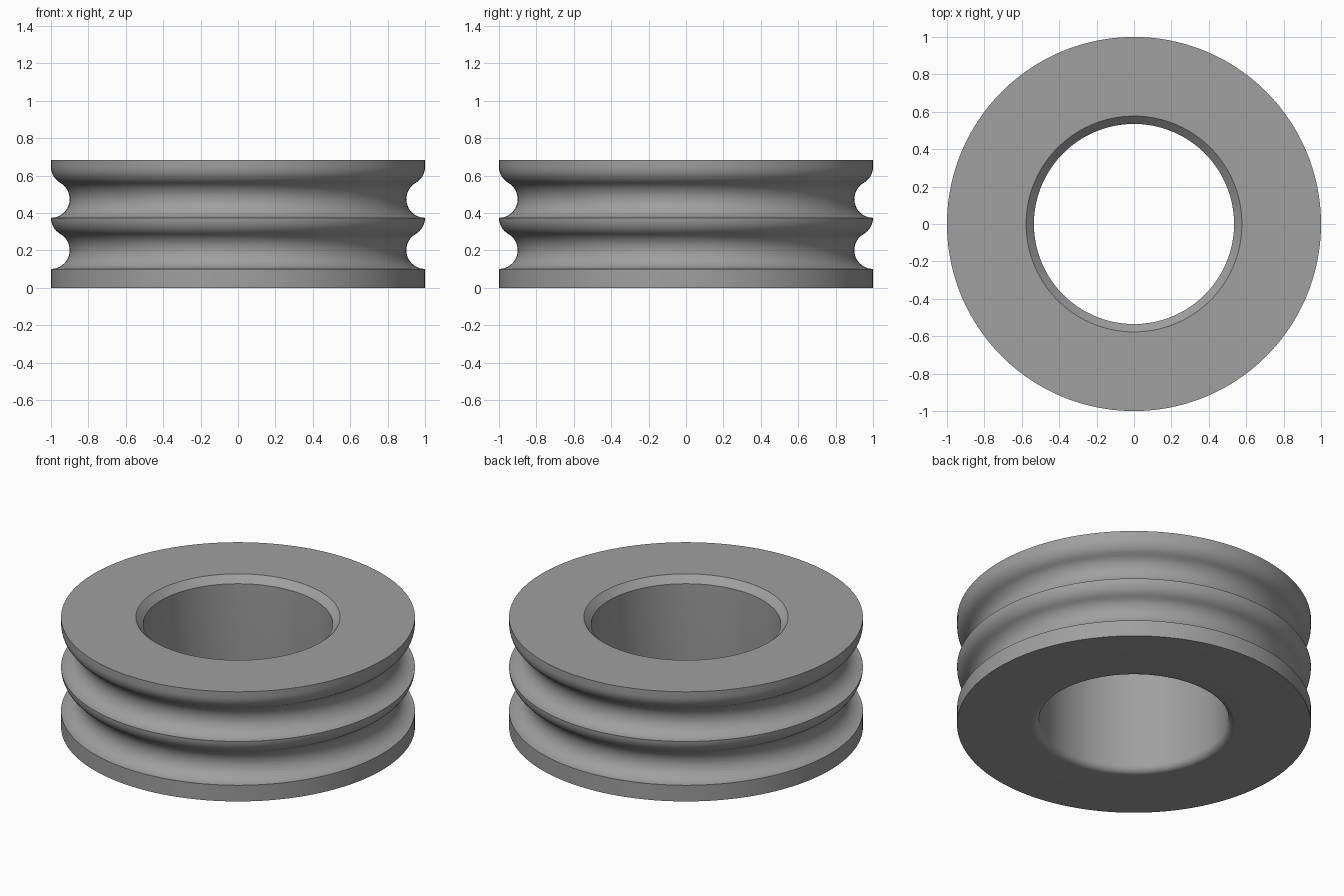
import bpy, bmesh, math

if "Cube" in bpy.data.objects:
    bpy.data.objects.remove(bpy.data.objects["Cube"])

SEGMENTS = 160
HEIGHT = 0.684
BORE = 0.535      # inner radius
EASE = 0.042      # bore chamfer and fillet size
GROOVE = 0.1      # groove radius, also the lip fillet radius


def arc(cx, cz, radius, start, end, steps):
    """Points of an arc in the radius-height plane, angles in degrees."""
    pts = []
    for i in range(steps + 1):
        a = math.radians(start + (end - start) * i / steps)
        pts.append((cx + radius * math.cos(a), cz + radius * math.sin(a)))
    return pts


def groove(z):
    """Round groove starting at height z that flows into a rounded lip."""
    lip_z = z + GROOVE + 2 * GROOVE * math.sin(math.radians(60))
    hollow = arc(1, z + GROOVE, GROOVE, 270, 120, 20)
    lip = arc(1 - GROOVE, lip_z, GROOVE, -60, 0, 8)
    return hollow + lip[1:], lip_z


# Cross-section: outer wall with two grooves, top, chamfered bore, rounded bottom
lower, z_mid = groove(0.101)
upper, z_top = groove(z_mid)
profile = [(1, 0)] + lower + upper[1:]
profile += [(1, HEIGHT), (BORE + EASE, HEIGHT), (BORE, HEIGHT - EASE)]
profile += arc(BORE + EASE, EASE, EASE, 180, 270, 8)

# Sweep the closed cross-section around the z axis
bm = bmesh.new()
rings = []
for i in range(SEGMENTS):
    a = 2 * math.pi * i / SEGMENTS
    rings.append([bm.verts.new((r * math.cos(a), r * math.sin(a), z)) for r, z in profile])
n = len(profile)
for i in range(SEGMENTS):
    here, there = rings[i], rings[(i + 1) % SEGMENTS]
    for j in range(n):
        k = (j + 1) % n
        bm.faces.new((here[j], there[j], there[k], here[k]))
bmesh.ops.recalc_face_normals(bm, faces=bm.faces)

mesh = bpy.data.meshes.new("grooved_ring")
bm.to_mesh(mesh)
bm.free()
ring = bpy.data.objects.new("grooved_ring", mesh)
bpy.context.collection.objects.link(ring)

# Plain grey finish
grey = bpy.data.materials.new("grey")
grey.diffuse_color = (0.35, 0.35, 0.35, 1)
grey.use_nodes = True
grey.node_tree.nodes["Principled BSDF"].inputs["Base Color"].default_value = grey.diffuse_color
mesh.materials.append(grey)

# Smooth curves, crisp rims
bpy.context.view_layer.objects.active = ring
ring.select_set(True)
bpy.ops.object.shade_smooth_by_angle(angle=math.radians(30))
